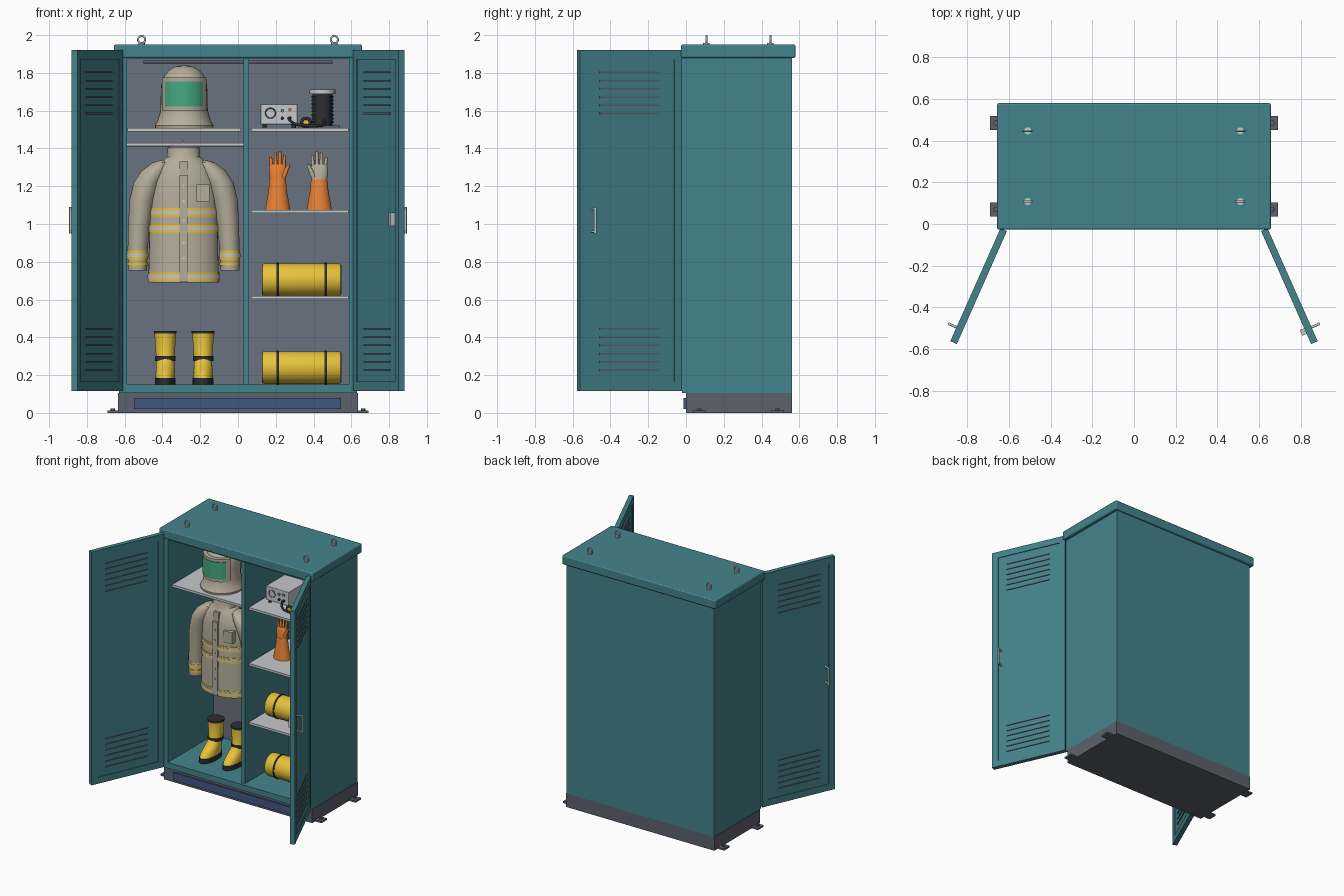
import bpy, bmesh, math
from mathutils import Matrix, Vector

old = bpy.data.objects.get("Cube")
if old:
    bpy.data.objects.remove(old, do_unlink=True)


def material(name, *rgb):
    lin = [((c / 255 + 0.055) / 1.055) ** 2.4 for c in rgb] + [1]
    m = bpy.data.materials.new(name)
    m.use_nodes = True
    m.diffuse_color = lin
    m.node_tree.nodes["Principled BSDF"].inputs["Base Color"].default_value = lin
    return m


TEAL = material("teal_paint", 68, 132, 140)
SLATE = material("slate_lining", 104, 115, 128)
BASE = material("base_grey", 92, 97, 108)
BLUE = material("blue_panel", 66, 88, 130)
LIGHT = material("light_grey", 198, 200, 205)
BEIGE = material("beige_cloth", 182, 174, 156)
YELLOW = material("yellow", 232, 196, 60)
BLACK = material("black_rubber", 44, 46, 51)
ORANGE = material("orange_rubber", 232, 130, 55)
GREEN = material("green_visor", 70, 170, 128)
I = Matrix.Identity(4)


def finish(name, bm, mat, m=I, bevel=0):
    bm.transform(m)
    bmesh.ops.recalc_face_normals(bm, faces=bm.faces)
    me = bpy.data.meshes.new(name)
    bm.to_mesh(me)
    bm.free()
    me.materials.append(mat)
    me.shade_smooth()
    me.set_sharp_from_angle(angle=math.radians(35))
    ob = bpy.data.objects.new(name, me)
    bpy.context.collection.objects.link(ob)
    if bevel:
        mod = ob.modifiers.new("soft_edges", "BEVEL")
        mod.width, mod.segments = bevel, 2
    return ob


def box(name, x, y, z, mat, m=I, bevel=0):
    bm = bmesh.new()
    lo, hi = Vector((x[0], y[0], z[0])), Vector((x[1], y[1], z[1]))
    place = Matrix.Translation((lo + hi) / 2) @ Matrix.Diagonal((*(hi - lo), 1))
    bmesh.ops.create_cube(bm, size=1, matrix=place)
    return finish(name, bm, mat, m, bevel)


def loft(name, rings, mat, m=I, n=32, arc=None):
    """Skin elliptical rings (cx, cy, z, rx, ry); arc makes a front-facing wedge."""
    bm = bmesh.new()
    loops = []
    for cx, cy, z, rx, ry in rings:
        if arc:
            angles = [-math.pi / 2 + arc * (2 * i / (n - 1) - 1) for i in range(n)]
        else:
            angles = [2 * math.pi * i / n for i in range(n)]
        loop = [bm.verts.new((cx + rx * math.cos(a), cy + ry * math.sin(a), z)) for a in angles]
        if arc:
            loop.append(bm.verts.new((cx, cy, z)))
        loops.append(loop)
    for a, b in zip(loops, loops[1:]):
        for i in range(len(a)):
            j = (i + 1) % len(a)
            bm.faces.new((a[i], a[j], b[j], b[i]))
    bm.faces.new(loops[0])
    bm.faces.new(loops[-1])
    return finish(name, bm, mat, m)


def rod(name, a, b, r, mat, n=16, r2=None):
    a, b = Vector(a), Vector(b)
    m = Matrix.Translation(a) @ (b - a).to_track_quat("Z", "Y").to_matrix().to_4x4()
    r2 = r if r2 is None else r2
    return loft(name, [(0, 0, 0, r, r), (0, 0, (b - a).length, r2, r2)], mat, m, n)


def ring(name, loc, r, thick, mat):
    bpy.ops.mesh.primitive_torus_add(location=loc, rotation=(math.pi / 2, 0, 0), major_radius=r,
                                     minor_radius=thick, major_segments=28, minor_segments=10)
    ob = bpy.context.object
    ob.name = name
    ob.data.materials.append(mat)
    ob.data.shade_smooth()


# Cabinet shell
box("base_plinth", (-.635, .635), (0, .56), (0, .105), BASE)
box("base_front_panel", (-.55, .545), (-.012, .002), (.02, .08), BLUE)
box("cabinet_floor", (-.63, .63), (-.02, .56), (.105, .15), TEAL)
box("cabinet_ceiling", (-.63, .63), (-.02, .56), (1.875, 1.9), TEAL)
box("roof_cap", (-.657, .657), (-.027, .58), (1.88, 1.95), TEAL, bevel=.008)
box("back_wall", (-.62, .62), (.545, .56), (.105, 1.9), TEAL)
box("back_lining", (-.585, .585), (.538, .546), (.15, 1.875), SLATE)
box("divider", (.03, .058), (0, .54), (.15, 1.875), TEAL)
for s, side in ((-1, "right"), (1, "left")):
    box(f"{side}_wall", sorted((s * .587, s * .63)), (-.02, .56), (.105, 1.9), TEAL)
    for y in (.07, .485):
        end = "front" if y < .2 else "rear"
        box(f"{side}_{end}_foot", sorted((s * .6, s * .69)), (y - .034, y + .034), (0, .013), BASE)
        rod(f"{side}_{end}_foot_bolt", (s * .663, y, .01), (s * .663, y, .024), .013, BASE, 6)
    for y in (.108, .447):
        rod("eye_bolt_collar", (s * .51, y, 1.948), (s * .51, y, 1.957), .017, LIGHT)
        ring("eye_bolt", (s * .51, y, 1.976), .019, .0052, LIGHT)

# Doors: local axes run along the door, outward, and up
for s, side in ((-1, "right"), (1, "left")):
    m = Matrix(((s * .406, s * .914, 0, s * .625), (-.914, .406, 0, -.027), (0, 0, 1, 0), (0, 0, 0, 1)))
    z0, z1, length = .115, 1.92, .593
    box(f"{side}_door_panel", (.01, length - .01), (-.011, .011), (z0 + .01, z1 - .01), TEAL, m)
    for u in ((0, .045), (length - .05, length)):
        box(f"{side}_door_stile", u, (-.017, .017), (z0, z1), TEAL, m)
    for z in ((z0, z0 + .05), (z1 - .05, z1)):
        box(f"{side}_door_rail", (.045, length - .05), (-.017, .017), z, TEAL, m)
    for z in (.227, 1.585):
        for i in range(6):
            h = z + i * .0435
            box(f"{side}_door_louver", (.13, .475), (-.016, .016), (h - .004, h + .004), BASE, m)
    rod(f"{side}_door_handle", m @ Vector((.52, .055, .95)), m @ Vector((.52, .055, 1.09)), .007, LIGHT)
    for z in (.96, 1.08):
        rod(f"{side}_door_handle_post", m @ Vector((.52, .01, z)), m @ Vector((.52, .055, z)), .006, LIGHT)
    if s == 1:
        box("door_lock", (.51, .54), (-.04, -.012), (.99, 1.06), LIGHT, m)

# Shelves, hanging rod and light rail
box("hood_shelf", (-.585, .015), (.03, .54), (1.49, 1.508), LIGHT)
for z in (1.49, 1.057, .602):
    box("side_shelf", (.07, .585), (.03, .54), (z, z + .017), LIGHT)
rod("hanging_rod", (-.587, .25, 1.42), (.03, .25, 1.42), .009, LIGHT)
rod("coat_hook", (-.29, .25, 1.38), (-.29, .25, 1.445), .005, LIGHT)
rod("light_rail", (-.5, .2, 1.858), (.5, .2, 1.858), .008, BASE)

# Coat
CX, CY = -.288, .25
loft("coat_body", [(CX, CY, z, rx, ry) for z, rx, ry in (
    (.69, .187, .115), (.85, .183, .113), (1.1, .178, .112), (1.22, .172, .11), (1.29, .15, .1),
    (1.335, .112, .085), (1.355, .088, .075), (1.405, .085, .072), (1.412, .07, .06))], BEIGE, n=40)
for z in (.72, .978, 1.062):
    rx = .188 - (z - .69) * .022
    for name, h, extra, mat in (("coat_band", .022, .002, YELLOW), ("coat_reflector", .009, .004, LIGHT)):
        loft(name, [(CX, CY, z + d, rx + extra, .115 + extra) for d in (-h, h)], mat, n=40)
box("coat_placket", (CX - .022, CX + .022), (CY - .123, CY - .08), (.695, 1.26), BEIGE)
box("coat_collar_flap", (CX - .022, CX + .022), (CY - .106, CY - .05), (1.25, 1.33), BEIGE)
box("coat_pocket", (-.22, -.15), (CY - .112, CY - .06), (1.12, 1.21), BEIGE)
for z in (.82, .9, 1.02, 1.12, 1.2):
    rod("coat_clasp", (CX, CY - .127, z), (CX, CY - .12, z), .007, LIGHT, 12)
for s, side in ((-1, "right"), (1, "left")):
    loft(f"{side}_sleeve", [(CX + s * o, CY, z, r, r * 1.1) for z, o, r in (
        (.755, .245, .05), (.87, .243, .053), (1.0, .235, .058), (1.13, .218, .068),
        (1.22, .19, .074), (1.28, .155, .07), (1.325, .115, .05), (1.34, .095, .02))], BEIGE)
    for z, h, extra, mat in ((.835, .026, .003, YELLOW), (.835, .01, .005, LIGHT), (.79, .01, .003, YELLOW)):
        loft(f"{side}_cuff_band", [(CX + s * .244, CY, z + d, .052 + extra, .057 + extra)
                                   for d in (-h, h)], mat)

# Protective hood with a curved visor
HX, HY = -.285, .22
loft("hood", [(HX, HY, z, r, r * 1.05) for z, r in (
    (1.508, .153), (1.522, .155), (1.55, .14), (1.6, .125), (1.68, .124), (1.74, .121),
    (1.785, .105), (1.815, .08), (1.833, .048), (1.84, .012))], BEIGE, n=40)
loft("visor_frame", [(HX, HY, z, .133, .145) for z in (1.6, 1.775)], BEIGE, arc=1.1)
loft("visor", [(HX, HY, z, .136, .151) for z in (1.622, 1.755)], GREEN, arc=.83)

# Boots
for x, side in ((-.385, "right"), (-.185, "left")):
    loft(f"{side}_boot_sole", [(x, .215, z, .055, .118) for z in (.15, .185)], BLACK)
    loft(f"{side}_boot", [(x, y, z, rx, ry) for y, z, rx, ry in (
        (.215, .183, .052, .113), (.222, .21, .051, .104), (.245, .24, .049, .08),
        (.268, .27, .048, .058), (.28, .31, .05, .053), (.28, .43, .058, .06))], YELLOW)
    loft(f"{side}_boot_strap", [(x, .275, z, .054, .059) for z in (.275, .3)], BLACK)
    loft(f"{side}_boot_rim", [(x, .28, z, .06, .062) for z in (.42, .433)], BLACK)

# Gloves
for x, s, hand in ((.21, 1, ORANGE), (.43, -1, BEIGE)):
    y = .24
    loft("glove_cuff", [(x, y, z, rx, ry) for z, rx, ry in (
        (1.074, .066, .05), (1.1, .062, .047), (1.18, .048, .037), (1.235, .044, .03))], ORANGE)
    loft("glove_palm", [(x, y, z, rx, ry) for z, rx, ry in (
        (1.23, .04, .028), (1.26, .046, .026), (1.3, .045, .021), (1.318, .038, .015))], hand)
    for o, top in ((-1.5, 1.365), (-.5, 1.385), (.5, 1.38), (1.5, 1.355)):
        rod("glove_finger", (x + s * -o * .02, y, 1.29), (x + s * -o * .025, y, top), .0115, hand, 12, .007)
    rod("glove_thumb", (x + s * .03, y - .01, 1.25), (x + s * .06, y - .015, 1.315), .015, hand, 12, .008)

# Strapped cylinders lying along x
for z in (.705, .24):
    m = Matrix.Translation((0, .22, z)) @ Matrix.Rotation(math.pi / 2, 4, "Y")
    loft("cylinder", [(0, 0, x, r, r) for x, r in (
        (.127, .076), (.131, .083), (.14, .086), (.535, .086), (.543, .083), (.547, .076))], YELLOW, m, 40)
    for x in (.21, .465):
        loft("cylinder_strap", [(0, 0, x + d, .09, .09) for d in (-.006, .006)], BLACK, m, 40)

# Control unit
box("control_unit", (.12, .315), (.17, .4), (1.527, 1.635), LIGHT, bevel=.003)
for x in (.14, .295):
    for y in (.19, .38):
        rod("control_unit_foot", (x, y, 1.505), (x, y, 1.53), .011, BLACK)
ring("control_gauge_rim", (.172, .169, 1.587), .026, .003, BASE)
for x, z, mat in ((.235, 1.6, GREEN), (.275, 1.605, ORANGE), (.235, 1.56, BLACK), (.275, 1.56, BLACK)):
    rod("control_knob", (x, .172, z), (x, .16, z), .009, mat, 12)

# Ribbed canister on its stand, breathing mask and hose
box("canister_stand", (.32, .54), (.16, .36), (1.506, 1.522), BASE)
rod("canister", (.447, .26, 1.52), (.447, .26, 1.69), .052, BLACK, 28)
for i in range(8):
    rod("canister_rib", (.447, .26, 1.535 + i * .019), (.447, .26, 1.545 + i * .019), .058, BLACK, 28)
rod("canister_cap", (.447, .26, 1.688), (.447, .26, 1.713), .068, LIGHT, 28)
ring("mask_rim", (.36, .12, 1.537), .022, .009, BLACK)
rod("mask_valve", (.36, .128, 1.537), (.36, .112, 1.537), .015, YELLOW)
curve = bpy.data.curves.new("hose", "CURVE")
curve.dimensions, curve.bevel_depth, curve.materials
curve.materials.append(BLACK)
path = curve.splines.new("NURBS")
points = [(.27, .16, 1.56), (.28, .11, 1.53), (.36, .1, 1.518), (.44, .12, 1.518), (.47, .18, 1.53), (.45, .22, 1.55)]
path.points.add(len(points) - 1)
for p, co in zip(path.points, points):
    p.co = (*co, 1)
path.use_endpoint_u = True
curve.bevel_depth = .008
bpy.context.collection.objects.link(bpy.data.objects.new("breathing_hose", curve))
